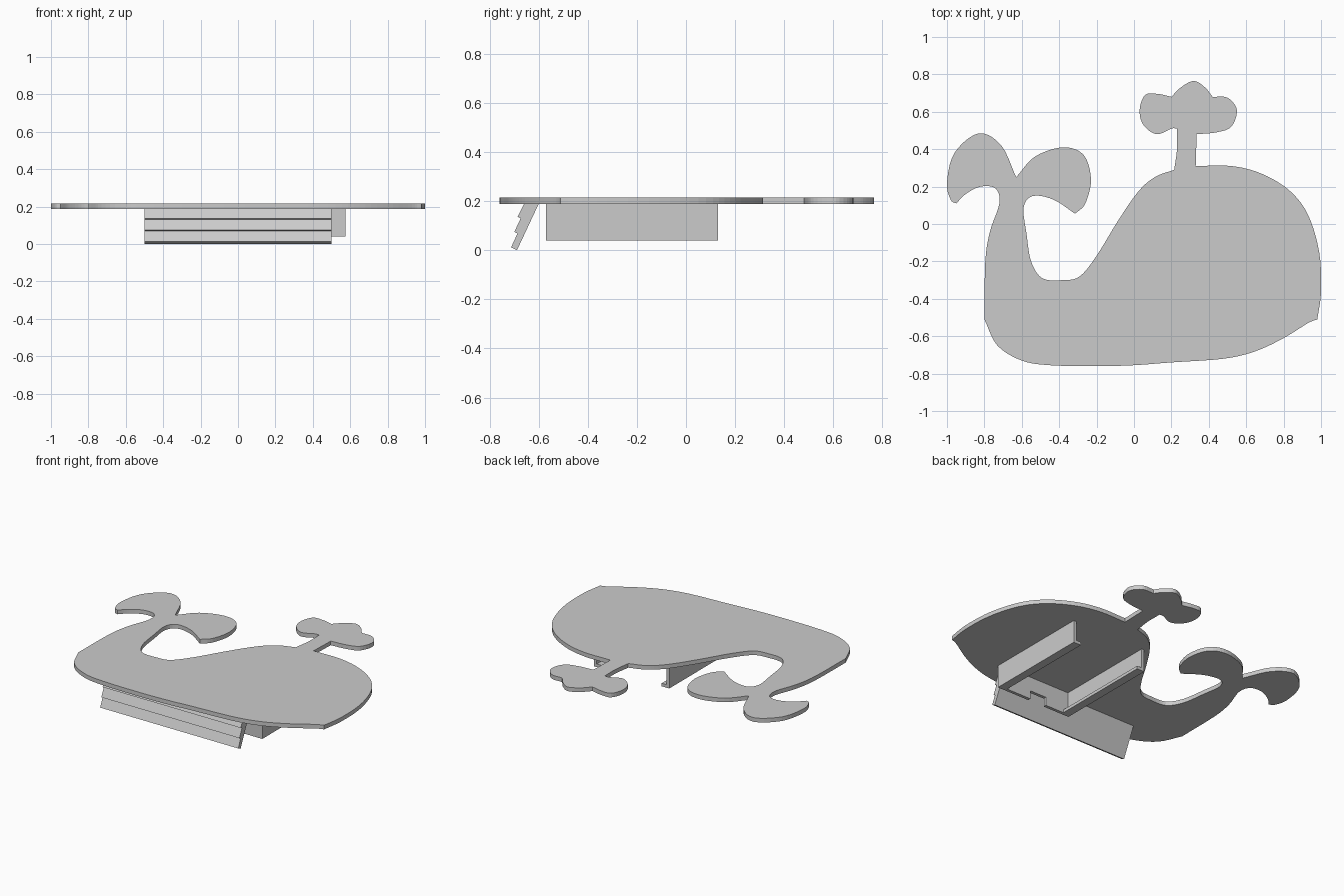
import bpy
import bmesh
from mathutils import Vector

old = bpy.data.objects.get("Cube")
if old:
    bpy.data.objects.remove(old, do_unlink=True)

grey = bpy.data.materials.new("plain grey")
grey.use_nodes = True
colour = (0.6, 0.6, 0.6, 1)
grey.diffuse_color = colour
grey.node_tree.nodes["Principled BSDF"].inputs["Base Color"].default_value = colour

SLAB_BOTTOM, SLAB_TOP = 0.188, 0.215
TRAY_BOTTOM = 0.04
TRAY_FRONT, TRAY_BACK = -0.57, 0.13
TRAY_RIGHT, TRAY_LEFT = 0.03, 0.575
WALL, LIP = 0.02, 0.055


def prism(name, profile, axis, start, end):
    """Extrude a flat profile along one axis; the profile uses the other two in order."""
    bm = bmesh.new()

    def place(point, depth):
        coords = list(point)
        coords.insert("xyz".index(axis), depth)
        return bm.verts.new(coords)

    near = [place(p, start) for p in profile]
    far = [place(p, end) for p in profile]
    bm.faces.new(near)
    bm.faces.new(far)
    for i in range(len(profile)):
        bm.faces.new((near[i - 1], near[i], far[i], far[i - 1]))
    bmesh.ops.recalc_face_normals(bm, faces=bm.faces)
    mesh = bpy.data.meshes.new(name)
    bm.to_mesh(mesh)
    bm.free()
    mesh.materials.append(grey)
    obj = bpy.data.objects.new(name, mesh)
    bpy.context.collection.objects.link(obj)
    return obj


def smooth_stroke(points, steps=5):
    """Curve through the points (in hundredths), leaving the last one for the next stroke."""
    pts = [Vector(p) / 100 for p in points]
    pts = [pts[0] * 2 - pts[1]] + pts + [pts[-1] * 2 - pts[-2]]
    result = []
    for a, b, c, d in zip(pts, pts[1:], pts[2:], pts[3:]):
        for k in range(steps):
            t = k / steps
            result.append(b + (c - a) * t / 2
                          + (a * 2 - b * 5 + c * 4 - d) * t * t / 2
                          + (b * 3 - a - c * 3 + d) * t * t * t / 2)
    return result


# Whale outline: each stroke is smooth, strokes meet at sharp corners
forehead = [(33, 31), (52, 31), (68, 27), (83, 18), (93, 5), (99, -15), (100, -36), (98, -51)]
belly = [(98, -51), (93, -53), (80, -61), (65, -68), (48, -72), (20, -74), (0, -75.5), (-20, -76),
         (-45, -75.5), (-60, -73), (-73, -65), (-80, -51)]
tail_stem = [(-80, -51), (-79.5, -20), (-77, -4), (-72, 11), (-74, 19), (-82, 20), (-90, 16), (-95, 11)]
right_fluke = [(-95, 11), (-98, 13), (-100, 22), (-96, 38), (-83, 48.5), (-71, 42), (-63, 25)]
left_fluke = [(-63, 25), (-53, 36), (-38, 41), (-27, 37), (-23, 24), (-26, 11), (-31.5, 5.5)]
back = [(-31.5, 5.5), (-43, 13), (-54, 15), (-59, 9), (-57.5, -5), (-55, -20), (-49, -29), (-38, -30),
        (-29, -28), (-20, -17), (-9, 1), (2, 17), (11, 25), (21.5, 29)]
spout = [
    [(21.5, 29), (23, 40), (23, 51)],
    [(23, 51), (20, 51), (12, 48), (5, 53), (3, 61), (6, 69), (13, 69.5), (20, 68)],
    [(20, 68), (25, 73), (32, 76.5), (38, 73), (42, 68)],
    [(42, 68), (50, 67.5), (55, 61), (52, 52), (44, 49), (33.5, 48)],
    [(33.5, 48), (33, 31)],
]
outline = []
for stroke in [forehead, belly, tail_stem, right_fluke, left_fluke, back] + spout:
    outline += smooth_stroke(stroke)
prism("whale_top", outline, "z", SLAB_BOTTOM, SLAB_TOP)

# Tray rails: walls with a lip turned inward at the bottom
for name, edge, inward in (("right_rail", TRAY_RIGHT, 1), ("left_rail", TRAY_LEFT, -1)):
    inner, lip = edge + inward * WALL, edge + inward * LIP
    rail = [(edge, SLAB_BOTTOM), (edge, TRAY_BOTTOM), (lip, TRAY_BOTTOM),
            (lip, TRAY_BOTTOM + WALL), (inner, TRAY_BOTTOM + WALL), (inner, SLAB_BOTTOM)]
    prism(name, rail, "y", TRAY_FRONT, TRAY_BACK)

# Tray front wall with a notch in its lower edge
notch_right, notch_left, notch_top = 0.22, 0.34, 0.095
front_wall = [(TRAY_RIGHT + WALL, SLAB_BOTTOM), (TRAY_RIGHT + WALL, TRAY_BOTTOM),
              (notch_right, TRAY_BOTTOM), (notch_right, notch_top),
              (notch_left, notch_top), (notch_left, TRAY_BOTTOM),
              (TRAY_LEFT - WALL, TRAY_BOTTOM), (TRAY_LEFT - WALL, SLAB_BOTTOM)]
prism("tray_front_wall", front_wall, "y", TRAY_FRONT, TRAY_FRONT + WALL)

# Slanted front board, stepped outward twice towards the top
rise, step = Vector((0.026, 0.056)), Vector((-0.013, 0.006))
corner = Vector((-0.712, 0.012))
board = [Vector((-0.6, SLAB_BOTTOM)), Vector((-0.688, 0)), corner]
for _ in range(2):
    board += [board[-1] + rise, board[-1] + rise + step]
board.append(Vector((-0.66, SLAB_BOTTOM)))
prism("slanted_board", board, "x", -0.5, 0.5)
